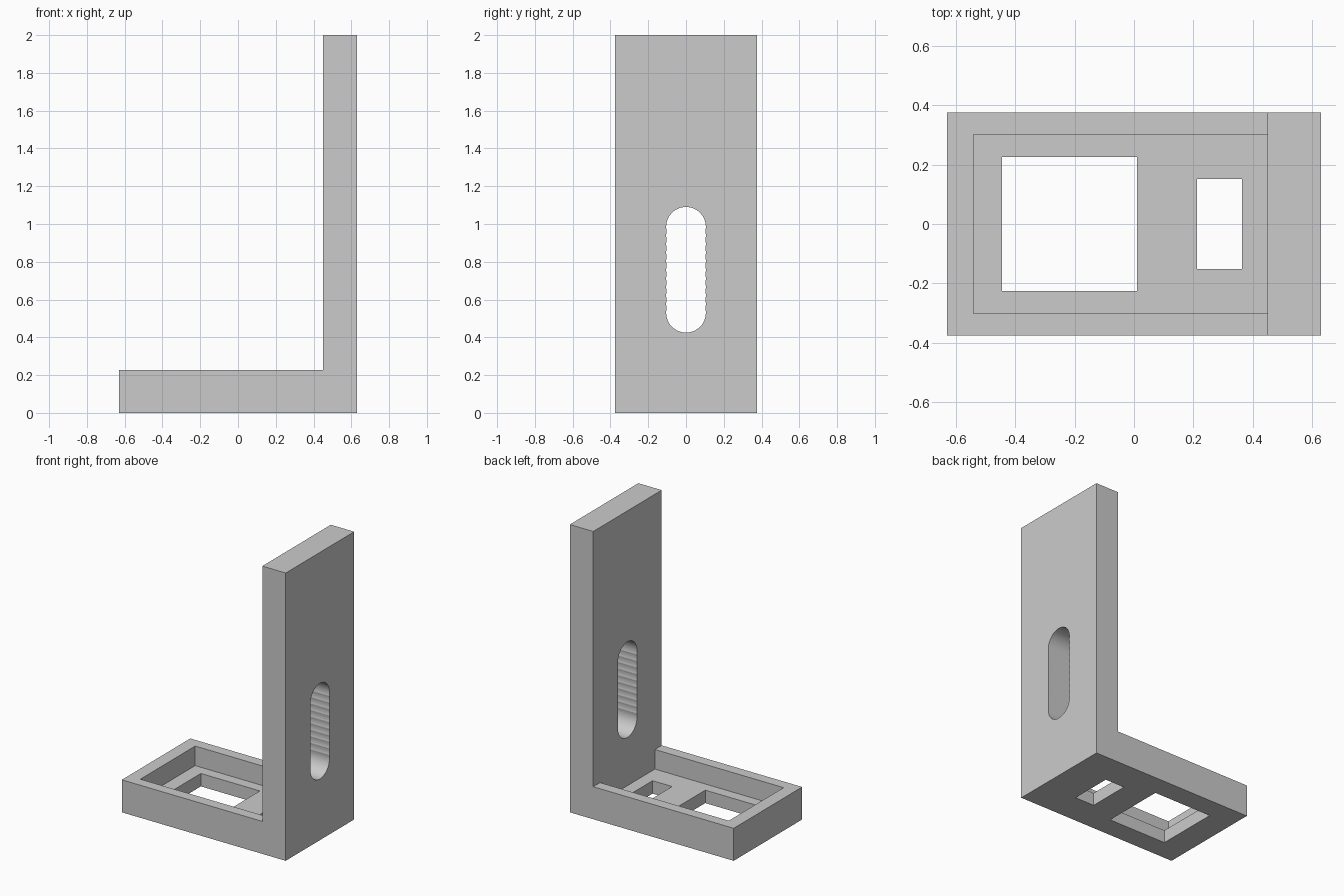
import bpy
import bmesh
from math import asin, cos, pi, sin

if "Cube" in bpy.data.objects:
    bpy.data.objects.remove(bpy.data.objects["Cube"])

GREY = (0.6, 0.6, 0.6, 1)
grey = bpy.data.materials.new("plain grey")
grey.use_nodes = True
grey.diffuse_color = GREY
grey.node_tree.nodes["Principled BSDF"].inputs["Base Color"].default_value = GREY


def prism(name, outline, direction):
    """Extrude a closed outline of 3D points along a direction."""
    bm = bmesh.new()
    face = bm.faces.new([bm.verts.new(p) for p in outline])
    grown = bmesh.ops.extrude_face_region(bm, geom=[face], use_keep_orig=True)
    verts = [v for v in grown["geom"] if isinstance(v, bmesh.types.BMVert)]
    bmesh.ops.translate(bm, verts=verts, vec=direction)
    bmesh.ops.recalc_face_normals(bm, faces=bm.faces)
    mesh = bpy.data.meshes.new(name)
    bm.to_mesh(mesh)
    bm.free()
    mesh.materials.append(grey)
    obj = bpy.data.objects.new(name, mesh)
    bpy.context.collection.objects.link(obj)
    return obj


def box(name, x0, x1, half_y, z0, z1):
    corners = [(x0, -half_y, z0), (x1, -half_y, z0), (x1, half_y, z0), (x0, half_y, z0)]
    return prism(name, corners, (0, 0, z1 - z0))


def slot_outline(radius, low, high, count):
    """Outline of a vertical row of overlapping drilled circles."""
    step = (high - low) / (count - 1)
    notch = asin(step / 2 / radius)
    side = []
    for i in range(count):
        start = -pi / 2 if i == 0 else -notch
        end = pi / 2 if i == count - 1 else notch
        parts = 16 if i in (0, count - 1) else 4
        for k in range(parts + (i == count - 1)):
            a = start + (end - start) * k / parts
            side.append((radius * cos(a), low + i * step + radius * sin(a)))
    mirrored = [(-y, z) for y, z in reversed(side[1:-1])]
    return side + mirrored


# L-shaped body
left, right, wall, depth, rim, top = -0.63, 0.63, 0.45, 0.376, 0.226, 2
profile = [(left, 0), (right, 0), (right, top), (wall, top), (wall, rim), (left, rim)]
bracket = prism("angle_bracket", [(x, -depth, z) for x, z in profile], (0, 2 * depth, 0))

# Tray recess, two floor openings and the scalloped wall slot
floor = 0.09
slot = [(wall - 0.1, y, z) for y, z in slot_outline(0.105, 0.53, 0.985, 11)]
cutters = [
    box("tray_cutter", -0.54, wall, 0.301, floor, 0.4),
    box("large_opening_cutter", -0.444, 0.01, 0.226, -0.1, floor + 0.05),
    box("small_opening_cutter", 0.212, 0.363, 0.151, -0.1, floor + 0.05),
    prism("slot_cutter", slot, (0.4, 0, 0)),
]
for cutter in cutters:
    cutter.hide_render = True
    cutter.hide_viewport = True
    cut = bracket.modifiers.new(cutter.name, "BOOLEAN")
    cut.operation = "DIFFERENCE"
    cut.solver = "EXACT"
    cut.object = cutter
